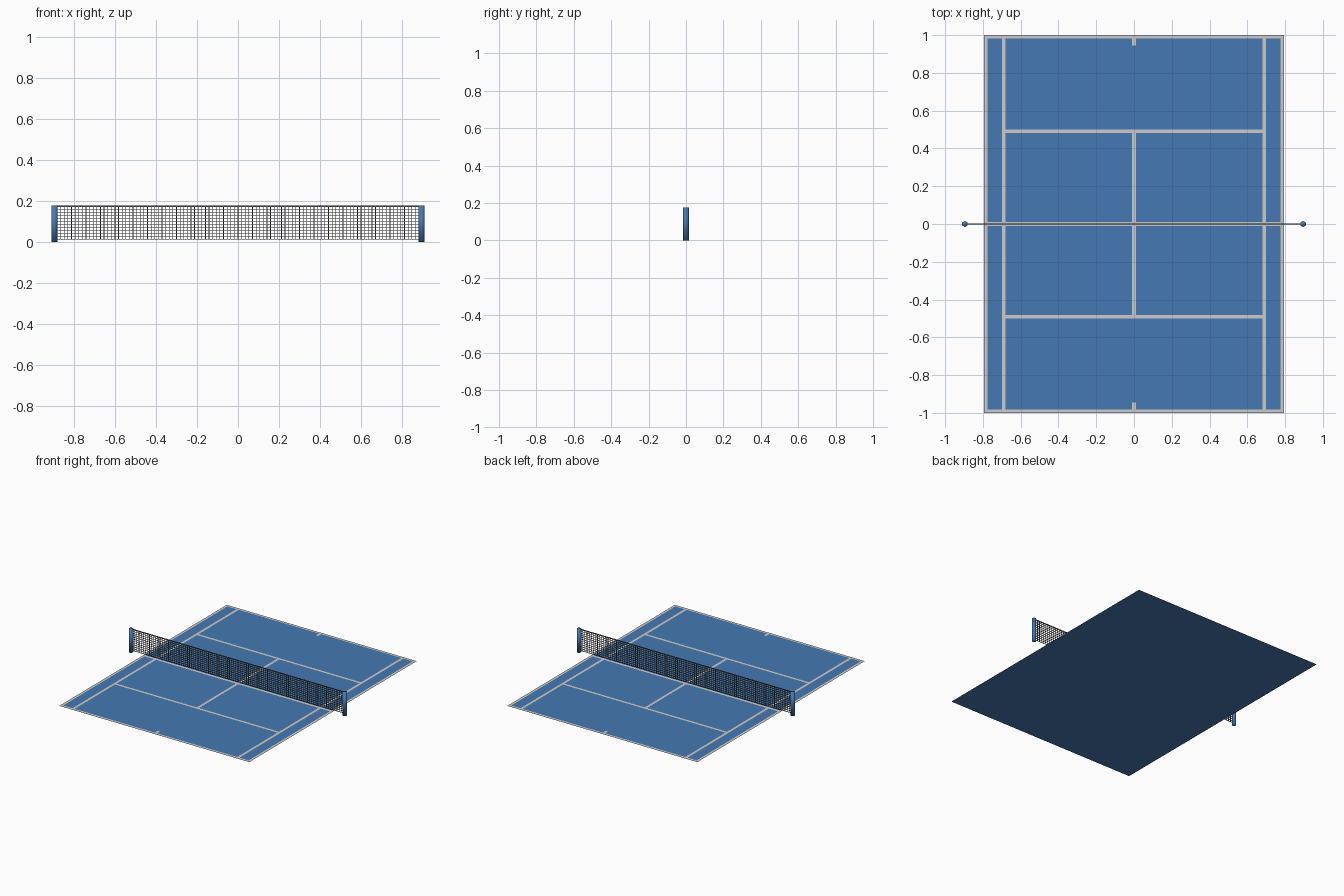
import bpy, bmesh
from mathutils import Matrix

if "Cube" in bpy.data.objects:
    bpy.data.objects.remove(bpy.data.objects["Cube"])

HX, HY = 0.795, 1.0      # court half size
LINE_Z = 0.0012          # painted lines sit just above the surface


def material(name, rgb):
    m = bpy.data.materials.new(name)
    m.diffuse_color = (*rgb, 1)
    m.use_nodes = True
    m.node_tree.nodes["Principled BSDF"].inputs["Base Color"].default_value = m.diffuse_color
    return m


def make_object(name, bm, mat=None):
    me = bpy.data.meshes.new(name)
    bm.to_mesh(me)
    bm.free()
    ob = bpy.data.objects.new(name, me)
    bpy.context.collection.objects.link(ob)
    if mat:
        me.materials.append(mat)
    return ob


def add_rect(bm, x0, x1, y0, y1, z):
    bm.faces.new([bm.verts.new((x, y, z)) for x, y in
                  ((x0, y0), (x1, y0), (x1, y1), (x0, y1))])


def add_box(bm, centre, size):
    bmesh.ops.create_cube(bm, size=1, matrix=Matrix.Translation(centre)
                          @ Matrix.Diagonal((*size, 1)))


blue = material("court_blue", (0.06, 0.19, 0.45))
dark = material("net_dark_grey", (0.1, 0.1, 0.1))

# Court surface: a single flat sheet
bm = bmesh.new()
add_rect(bm, -HX, HX, -HY, HY, 0)
make_object("court_surface", bm, blue)

# Painted lines
bm = bmesh.new()
w, h = 0.019, 0.0095     # line width and half width
side, service = 0.69, 0.49
for s in (-1, 1):
    # outer sideline, inner sideline
    for x in (HX - h, side):
        add_rect(bm, s * x - h, s * x + h, -HY + w, HY - w, LINE_Z)
    # baseline, service line
    yb, ys = s * (HY - h), s * service
    add_rect(bm, -HX, HX, yb - h, yb + h, LINE_Z)
    add_rect(bm, -side + h, side - h, ys - h, ys + h, LINE_Z)
    # centre mark and half of the centre service line
    y0, y1 = sorted((s * (HY - w), s * 0.945))
    add_rect(bm, -h, h, y0, y1, LINE_Z)
    y0, y1 = sorted((s * h, s * (service - h)))
    add_rect(bm, -h, h, y0, y1, LINE_Z)
# line beneath the net, in the gaps between the sidelines
for x0, x1 in ((-HX + w, -side - h), (-side + h, side - h), (side + h, HX - w)):
    add_rect(bm, x0, x1, -h, h, LINE_Z)
make_object("court_lines", bm)

# Net posts
for s, label in ((-1, "left"), (1, "right")):
    bm = bmesh.new()
    bmesh.ops.create_cone(bm, cap_ends=True, segments=24, radius1=0.015,
                          radius2=0.015, depth=0.177,
                          matrix=Matrix.Translation((s * 0.895, 0, 0.0885)))
    for f in bm.faces:
        f.smooth = True
    make_object(f"net_post_{label}", bm, blue)

# Net mesh: thin vertical and horizontal cords
bm = bmesh.new()
cord, bottom, top, half = 0.0032, 0.014, 0.174, 0.882
columns, rows = 100, 11
for i in range(columns + 1):
    x = -half + 2 * half * i / columns
    add_box(bm, (x, 0, (bottom + top) / 2), (cord, cord, top - bottom))
for j in range(rows):
    z = bottom + (top - bottom) * j / rows
    add_box(bm, (0, 0, z), (2 * half, cord, cord))
make_object("net_mesh", bm, dark)

# Net top cord
bm = bmesh.new()
add_box(bm, (0, 0, 0.174), (2 * half, 0.006, 0.006))
make_object("net_top_cord", bm, dark)
